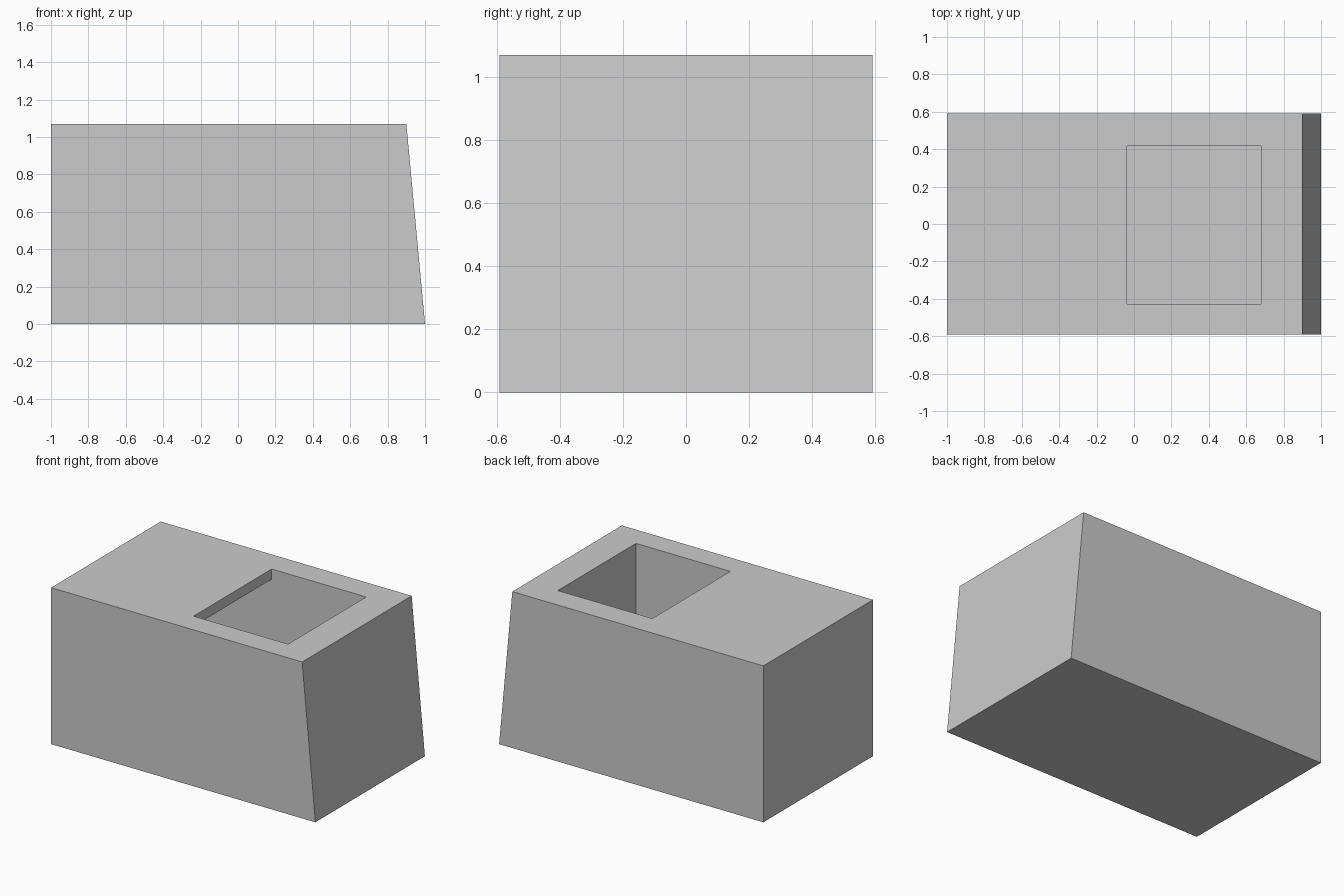
import bpy
import bmesh

cube = bpy.data.objects.get("Cube")
if cube:
    bpy.data.objects.remove(cube, do_unlink=True)

grey = bpy.data.materials.new("plain_grey")
grey.use_nodes = True
colour = (0.6, 0.6, 0.6, 1)
grey.diffuse_color = colour
grey.node_tree.nodes["Principled BSDF"].inputs["Base Color"].default_value = colour


def prism(name, profile, y0, y1):
    """Extrude an x-z profile from y0 to y1."""
    bm = bmesh.new()
    face = bm.faces.new([bm.verts.new((x, y0, z)) for x, z in profile])
    out = bmesh.ops.extrude_face_region(bm, geom=[face])
    moved = [v for v in out["geom"] if isinstance(v, bmesh.types.BMVert)]
    bmesh.ops.translate(bm, verts=moved, vec=(0, y1 - y0, 0))
    bmesh.ops.recalc_face_normals(bm, faces=bm.faces)
    mesh = bpy.data.meshes.new(name)
    bm.to_mesh(mesh)
    bm.free()
    mesh.materials.append(grey)
    obj = bpy.data.objects.new(name, mesh)
    bpy.context.collection.objects.link(obj)
    return obj


HEIGHT = 1.07
LID = 1.0      # underside of the top plate
FLOOR = 0.12

# Outer block with one sloping end
body = prism("hollow_block", [(-1, 0), (1, 0), (0.9, HEIGHT), (-1, HEIGHT)], -0.592, 0.592)

# Inner chamber, reaching under the top plate, with its opening above
chamber = prism("chamber_cutter", [
    (-0.82, FLOOR), (0.678, FLOOR), (0.678, HEIGHT + 0.1),
    (-0.037, HEIGHT + 0.1), (-0.037, LID), (-0.82, LID)], -0.427, 0.417)
chamber.hide_render = True

# Cut the chamber, keep the result and drop the cutter
cut = body.modifiers.new("chamber", 'BOOLEAN')
cut.operation = 'DIFFERENCE'
cut.solver = 'EXACT'
cut.object = chamber
depsgraph = bpy.context.evaluated_depsgraph_get()
result = bpy.data.meshes.new_from_object(body.evaluated_get(depsgraph))
body.modifiers.clear()
body.data = result
bpy.data.objects.remove(chamber, do_unlink=True)
